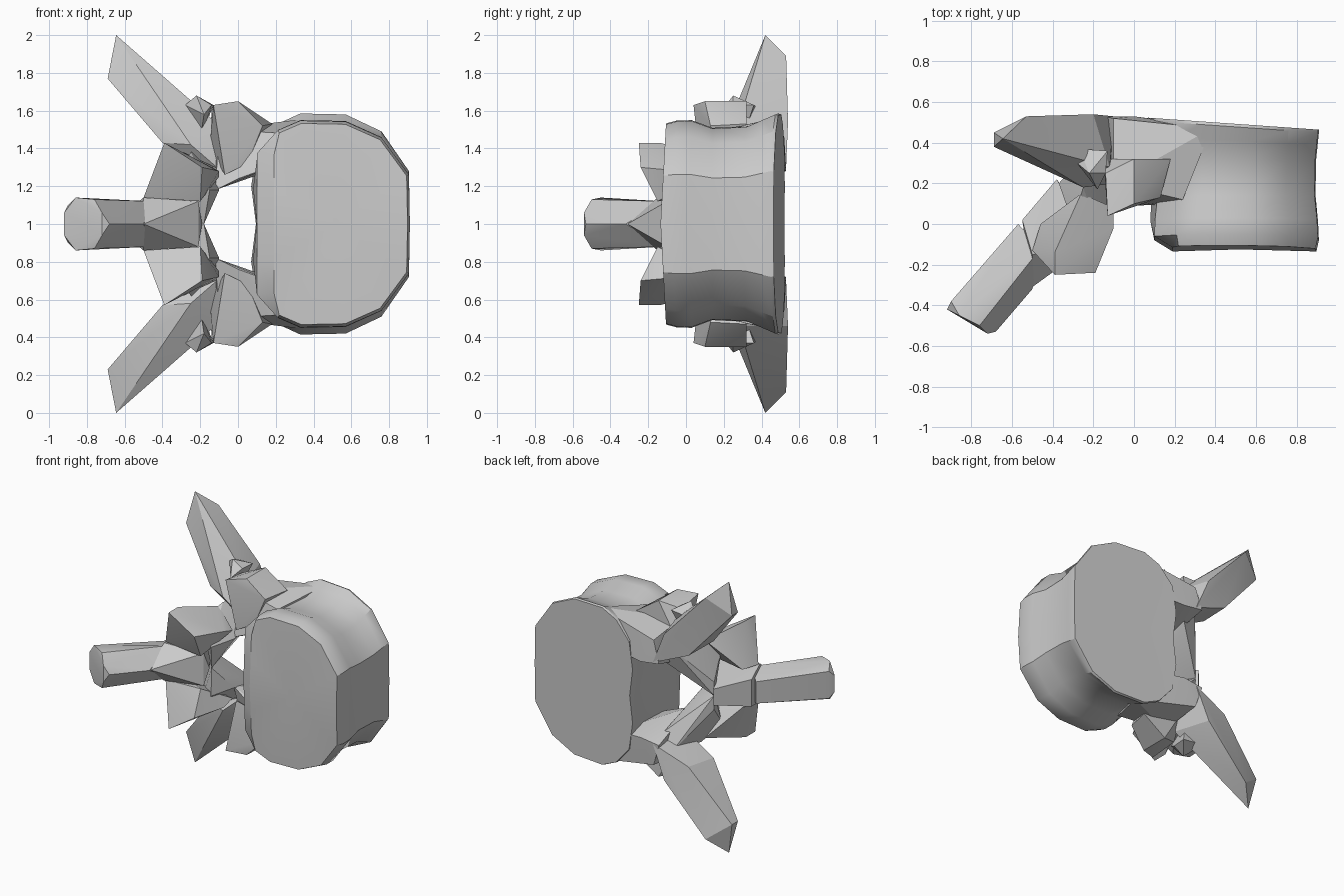
import bpy
import bmesh
from math import radians

cube = bpy.data.objects.get("Cube")
if cube:
    bpy.data.objects.remove(cube, do_unlink=True)

# One plain bone colour
bone = bpy.data.materials.new("bone_grey")
bone.use_nodes = True
colour = (0.6, 0.6, 0.6, 1.0)
bone.diffuse_color = colour
bone.node_tree.nodes["Principled BSDF"].inputs["Base Color"].default_value = colour

MID = 1.0  # height of the symmetry plane


def finish(name, bm, angle):
    """Turn a bmesh into a named, coloured object."""
    bmesh.ops.recalc_face_normals(bm, faces=bm.faces[:])
    mesh = bpy.data.meshes.new(name)
    bm.to_mesh(mesh)
    bm.free()
    mesh.materials.append(bone)
    obj = bpy.data.objects.new(name, mesh)
    bpy.context.collection.objects.link(obj)
    bpy.ops.object.select_all(action="DESELECT")
    obj.select_set(True)
    bpy.context.view_layer.objects.active = obj
    bpy.ops.object.shade_smooth_by_angle(angle=radians(angle))


def faceted(name, points, sides):
    """Faceted lump around points given as x, y, distance from the mid plane."""
    bm = bmesh.new()
    for side in sides:
        for x, y, h in points:
            bm.verts.new((x, y, MID + side * h))
    bmesh.ops.remove_doubles(bm, verts=bm.verts[:], dist=0.001)
    result = bmesh.ops.convex_hull(bm, input=bm.verts[:])
    spare = {v for v in result["geom_interior"] + result["geom_unused"]
             if isinstance(v, bmesh.types.BMVert)}
    bmesh.ops.delete(bm, geom=list(spare), context="VERTS")
    finish(name, bm, 20)


def central(name, points):
    faceted(name, points, (1, -1))


def paired(name, points):
    faceted("upper_" + name, points, (1,))
    faceted("lower_" + name, points, (-1,))


# Vertebral body: a kidney outline lofted from front to back
half = [(.095, 0), (.07, .2), (.1, .4), (.21, .53), (.33, .585),
        (.57, .58), (.76, .49), (.905, .28), (.91, 0)]
outline = half + [(x, -h) for x, h in reversed(half[1:-1])]
# y, x scale, z scale, smallest x, slope of the back face, bulge of the front
rings = [(-.105, .97, .91, .19, 0, .03), (-.05, 1, .935, .1, 0, .03),
         (.03, .99, .94, .08, 0, .02), (.14, .96, .87, 0, 0, 0),
         (.31, .965, .885, 0, .03, 0), (.39, .985, .95, 0, .05, 0),
         (.45, 1, 1, 0, .07, 0), (.465, 1, .99, 0, .07, 0)]
bm = bmesh.new()
loops = []
for y, sx, sz, least, slope, bulge in rings:
    loops.append([bm.verts.new((max(.5 + (x - .5) * sx, least),
                                y + slope * (.9 - x) - bulge * (1 - abs(h) / .6),
                                MID + h * sz))
                  for x, h in outline])
count = len(outline)
for a, b in zip(loops, loops[1:]):
    for i in range(count):
        j = (i + 1) % count
        bm.faces.new((a[i], a[j], b[j], b[i]))
for loop, y in ((loops[0], -.125), (loops[-1], .49)):
    centre = bm.verts.new((.52, y, MID))
    for i in range(count):
        bm.faces.new((loop[i], loop[(i + 1) % count], centre))
finish("vertebral_body", bm, 30)

# Pedicles joining the body to the arch
paired("pedicle", [
    (.22, .1, .32), (.24, .12, .48), (.22, .5, .3), (.38, .47, .56),
    (.3, .33, .51), (0, .09, .24), (.02, .3, .24), (0, .53, .28),
    (-.12, .12, .18), (-.15, .53, .3), (-.1, .2, .5), (-.1, .52, .46)])

# Processes that meet the next bone above
paired("front_articular_process", [
    (-.13, .04, .63), (0, .1, .65), (0, .32, .65), (-.14, .25, .6),
    (.18, .32, .53), (.13, .13, .52), (-.07, .08, .26), (.05, .12, .32),
    (-.15, .32, .4)])

# Small knobs at the root of the transverse processes
paired("knob", [
    (-.22, .25, .68), (-.28, .3, .63), (-.27, .37, .62), (-.14, .25, .63),
    (-.13, .36, .63), (-.18, .17, .58), (-.2, .3, .45)])

# Long transverse processes
paired("transverse_process", [
    (-.645, .42, 1), (-.53, .53, .89), (-.69, .38, .77), (-.69, .45, .77),
    (-.4, .25, .43), (-.28, .36, .6), (-.2, .54, .54), (-.12, .28, .54),
    (-.1, .53, .3), (-.37, .5, .41), (-.1, .2, .29), (-.25, .18, .42)])

# Laminae closing the canal
paired("lamina", [
    (-.18, -.05, 0), (-.17, 0, .1), (-.18, .15, .08), (-.1, .1, .18),
    (-.1, .4, .26), (-.37, .2, 0), (-.37, .2, .1), (-.25, .18, .38),
    (-.18, .42, .38), (-.3, 0, .3), (-.15, -.1, .18)])

# Inferior processes on the front of the arch
paired("rear_articular_process", [
    (-.39, -.25, .43), (-.39, -.14, .43), (-.19, -.24, .3),
    (-.5, -.13, .14), (-.2, -.15, .12), (-.1, -.02, .28),
    (-.1, .08, .25), (-.26, .15, .36), (-.46, 0, .14)])

# Spinous process: base and shaft
central("spinous_base", [
    (-.38, .22, .06), (-.55, .02, .1), (-.19, -.06, 0), (-.21, -.1, .12),
    (-.5, -.15, .14), (-.5, -.31, 0), (-.4, -.22, .05)])
central("spinous_shaft", [
    (-.92, -.42, .06), (-.86, -.45, .14), (-.9, -.38, .1),
    (-.72, -.54, .06), (-.68, -.53, 0), (-.76, -.5, .13),
    (-.57, 0, .08), (-.6, -.2, .11), (-.5, -.32, 0), (-.46, -.12, .12)])
